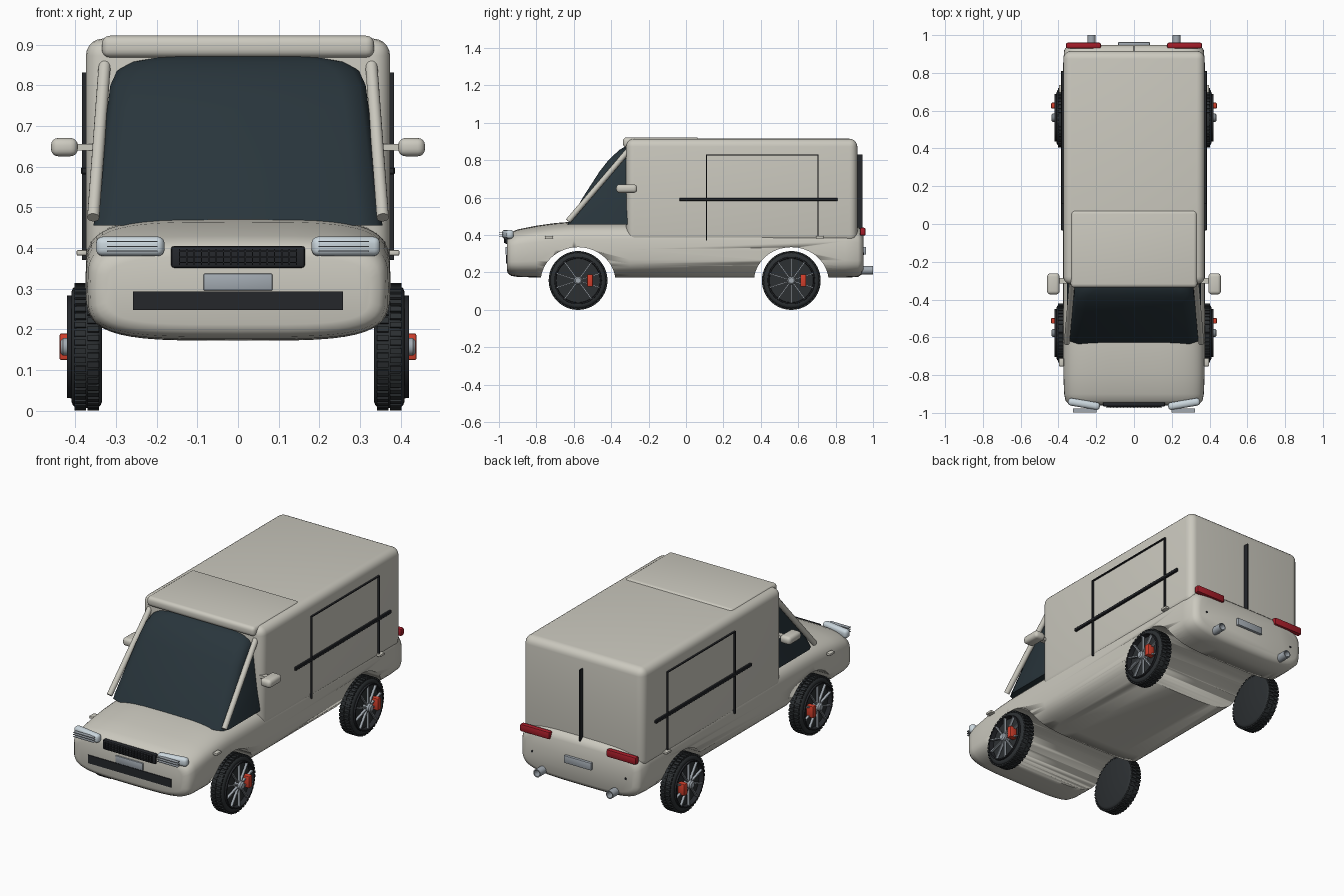
import bpy, bmesh, math
from mathutils import Matrix, Vector

if "Cube" in bpy.data.objects:
    bpy.data.objects.remove(bpy.data.objects["Cube"])


def material(name, rgb):
    m = bpy.data.materials.new(name)
    m.diffuse_color = (*rgb, 1)
    m.use_nodes = True
    m.node_tree.nodes["Principled BSDF"].inputs["Base Color"].default_value = m.diffuse_color
    return m


PAINT = material("cream_paint", (0.60, 0.585, 0.52))
GLASS = material("dark_glass", (0.022, 0.036, 0.045))
BLACK = material("black_trim", (0.018, 0.02, 0.024))
RUBBER = material("rubber", (0.025, 0.029, 0.032))
METAL = material("metal", (0.36, 0.40, 0.44))
LAMP = material("lamp_lens", (0.60, 0.68, 0.73))
RED = material("red_lamp", (0.38, 0.012, 0.022))
CALIPER = material("caliper_red", (0.65, 0.05, 0.025))


def finish(bm, name, mat, angle=35):
    bmesh.ops.recalc_face_normals(bm, faces=bm.faces[:])
    me = bpy.data.meshes.new(name)
    bm.to_mesh(me)
    bm.free()
    ob = bpy.data.objects.new(name, me)
    bpy.context.collection.objects.link(ob)
    if mat:
        me.materials.append(mat)
    bpy.ops.object.select_all(action='DESELECT')
    ob.select_set(True)
    bpy.context.view_layer.objects.active = ob
    bpy.ops.object.shade_smooth_by_angle(angle=math.radians(angle))
    return ob


def add_box(bm, centre, size, rot=Matrix.Identity(4)):
    m = rot @ Matrix.Translation(centre) @ Matrix.Diagonal((*size, 1))
    bmesh.ops.create_cube(bm, size=1, matrix=m)


def box(name, centre, size, mat, bevel=0, segs=3, turn=0):
    bm = bmesh.new()
    add_box(bm, (0, 0, 0), size)
    if bevel:
        bmesh.ops.bevel(bm, geom=bm.edges[:], offset=bevel, segments=segs,
                        profile=0.5, affect='EDGES')
    bm.transform(Matrix.Translation(centre) @ Matrix.Rotation(turn, 4, 'Z'))
    return finish(bm, name, mat)


def loft(name, rings, mat, angle=40):
    bm = bmesh.new()
    vs = [[bm.verts.new(p) for p in ring] for ring in rings]
    n = len(vs[0])
    for a, b in zip(vs, vs[1:]):
        for i in range(n):
            bm.faces.new((a[i], a[(i + 1) % n], b[(i + 1) % n], b[i]))
    bm.faces.new(vs[0])
    bm.faces.new(vs[-1])
    return finish(bm, name, mat, angle)


def lathe(name, profile, centre, side, mat, closed=False, segs=48):
    """Spin (x, radius) points around the wheel axle."""
    bm = bmesh.new()
    rings = []
    for x, r in profile:
        rings.append([bm.verts.new((side * x, centre[0] + r * math.cos(2 * math.pi * i / segs),
                                    centre[1] + r * math.sin(2 * math.pi * i / segs)))
                      for i in range(segs)])
    pairs = list(zip(rings, rings[1:])) + ([(rings[-1], rings[0])] if closed else [])
    for a, b in pairs:
        for i in range(segs):
            j = (i + 1) % segs
            bm.faces.new((a[i], a[j], b[j], b[i]))
    if not closed:
        bm.faces.new(rings[0])
        bm.faces.new(rings[-1])
    return finish(bm, name, mat)


def rod(name, p0, p1, r, mat):
    p0, p1 = Vector(p0), Vector(p1)
    d = p1 - p0
    bm = bmesh.new()
    bmesh.ops.create_cone(bm, cap_ends=True, segments=16, radius1=r, radius2=r, depth=d.length,
                          matrix=Matrix.Translation((p0 + p1) / 2) @ d.to_track_quat('Z', 'Y').to_matrix().to_4x4())
    return finish(bm, name, mat)


def superellipse(y, a, lo, hi, n=48):
    def f(v):
        return math.copysign(abs(v) ** 0.5, v)
    return [(a * f(math.cos(t)), y, (lo + hi) / 2 + (hi - lo) / 2 * f(math.sin(t)))
            for t in (2 * math.pi * i / n for i in range(n))]


# Lower body with hood: y, half width, bottom, top
stations = [(-.958, .325, .212, .378), (-.952, .348, .195, .398), (-.935, .363, .182, .415),
            (-.90, .370, .176, .430), (-.80, .374, .173, .450), (-.70, .375, .172, .464),
            (-.60, .375, .172, .472), (-.30, .375, .172, .474), (.85, .375, .172, .460),
            (.92, .370, .176, .445), (.938, .358, .188, .430), (.948, .335, .208, .408)]
body = loft("lower_body", [superellipse(*s) for s in stations], PAINT)

# Wheel arch tunnels
WHEELS = (-.577, .563)
for y in WHEELS:
    bm = bmesh.new()
    bmesh.ops.create_cone(bm, cap_ends=True, segments=64, radius1=.2, radius2=.2, depth=1)
    bm.transform(Matrix.Translation((0, y, .15)) @ Matrix.Diagonal((1, 1, .925, 1)) @ Matrix.Rotation(math.pi / 2, 4, 'Y'))
    cutter = finish(bm, "arch_cutter", None)
    mod = body.modifiers.new("arch", 'BOOLEAN')
    mod.operation = 'DIFFERENCE'
    mod.solver = 'EXACT'
    mod.object = cutter
    cutter.hide_render = True
    bpy.context.view_layer.objects.active = body
    bpy.ops.object.modifier_apply(modifier=mod.name)
    bpy.data.objects.remove(cutter)

# Cargo box and roof panel
box("cargo_box", (0, .298, .6375), (.748, 1.236, .555), PAINT, .042, 5)
box("roof_panel", (0, -.132, .895), (.67, .41, .054), PAINT, .02, 4)

# Glazed cab: height, front edge, half width
cab = [(.455, -.635, .355), (.48, -.622, .354), (.60, -.552, .338), (.74, -.462, .322), (.80, -.415, .314),
       (.835, -.378, .298), (.858, -.352, .265), (.873, -.325, .19)]
loft("cab_glass", [[(-w, -.25, z), (-w, f + .05, z), (-w + .015, f + .015, z), (-w + .06, f, z),
                    (w - .06, f, z), (w - .015, f + .015, z), (w, f + .05, z), (w, -.25, z)]
                   for z, f, w in cab], GLASS, 50)

# Front end: grille, intake, plate
box("grille", (0, -.952, .378), (.33, .03, .054), BLACK, .008, 2)
bm = bmesh.new()
for i in range(17):
    add_box(bm, (-.144 + .018 * i, -.969, .378), (.003, .008, .04))
for i in range(3):
    add_box(bm, (0, -.968, .364 + .014 * i), (.29, .006, .003))
finish(bm, "grille_bars", BLACK)
box("lower_intake", (0, -.952, .27), (.516, .02, .046), BLACK)
box("front_plate", (0, -.957, .316), (.17, .018, .042), METAL, .004, 2)

# Rear end: plate and door seam
box("rear_plate", (0, .954, .316), (.168, .018, .042), METAL, .004, 2)
box("rear_door_seam", (0, .928, .63), (.006, .03, .40), BLACK)

for s in (-1, 1):
    # Lamps, exhausts and sensors
    box("headlight", (s * .265, -.953, .404), (.17, .04, .048), LAMP, .017, 4, s * .17)
    bm = bmesh.new()
    for z in (.392, .404, .416):
        add_box(bm, (s * .26, -.988, z), (.125, .022, .003))
    finish(bm, "headlight_stripes", METAL)
    box("tail_light", (s * .268, .945, .418), (.184, .03, .042), RED, .008, 2)
    lathe_profile = [(.92, .022), (1.0, .022), (1.0, .017), (.95, .017)]
    pipe = lathe("exhaust_pipe", lathe_profile, (0, 0), 1, METAL, True, 20)
    pipe.rotation_euler = (0, 0, math.pi / 2)
    pipe.location = (s * .225, 0, .212)
    rod("parking_sensor", (s * .29, .93, .30), (s * .29, .951, .30), .006, BLACK)

    # Windscreen pillar and mirror
    rod("windscreen_pillar", (s * .356, -.63, .475), (s * .328, -.31, .85), .015, PAINT)
    box("mirror", (s * .427, -.317, .648), (.066, .112, .045), PAINT, .018, 4)
    box("mirror_stalk", (s * .38, -.30, .648), (.05, .03, .016), PAINT)

    # Sliding door seams, rail, handle and fender marker
    bm = bmesh.new()
    add_box(bm, (s * .378, .11, .60), (.012, .006, .46))
    add_box(bm, (s * .378, .706, .61), (.012, .006, .44))
    add_box(bm, (s * .378, .408, .829), (.012, .602, .005))
    finish(bm, "side_door_seam", BLACK)
    box("side_door_rail", (s * .377, .388, .59), (.018, .846, .018), BLACK, .003, 1)
    box("side_door_handle", (s * .384, .715, .388), (.026, .042, .014), PAINT, .004, 2)
    box("fender_marker", (s * .384, -.732, .388), (.026, .044, .014), PAINT, .004, 2)

    # Wheels
    for y in WHEELS:
        c = (y, .157)
        lathe("tyre", [(.334, .134), (.338, .144), (.348, .151), (.396, .151), (.406, .144),
                       (.410, .134), (.410, .126), (.394, .118)], c, s, RUBBER)
        lathe("rim_ring", [(.392, .117), (.420, .119), (.420, .126), (.392, .128)], c, s, BLACK, True)
        lathe("hub", [(.39, .022), (.430, .022), (.437, .015)], c, s, METAL, segs=24)
        origin = Matrix.Translation((0, *c))
        treads, spokes = bmesh.new(), bmesh.new()
        for i in range(44):
            for x, shift in ((.356, 0), (.388, .5)):
                add_box(treads, (s * x, 0, .152), (.028, .014, .010),
                        origin @ Matrix.Rotation(2 * math.pi * (i + shift) / 44, 4, 'X'))
        for i in range(10):
            add_box(spokes, (s * .411, 0, .068), (.014, .007, .104),
                    origin @ Matrix.Rotation(2 * math.pi * i / 10, 4, 'X'))
        finish(treads, "tyre_tread", RUBBER)
        finish(spokes, "wheel_spokes", METAL)
        box("brake_caliper", (s * .418, y + .064, .157), (.042, .03, .066), CALIPER, .005, 2)
